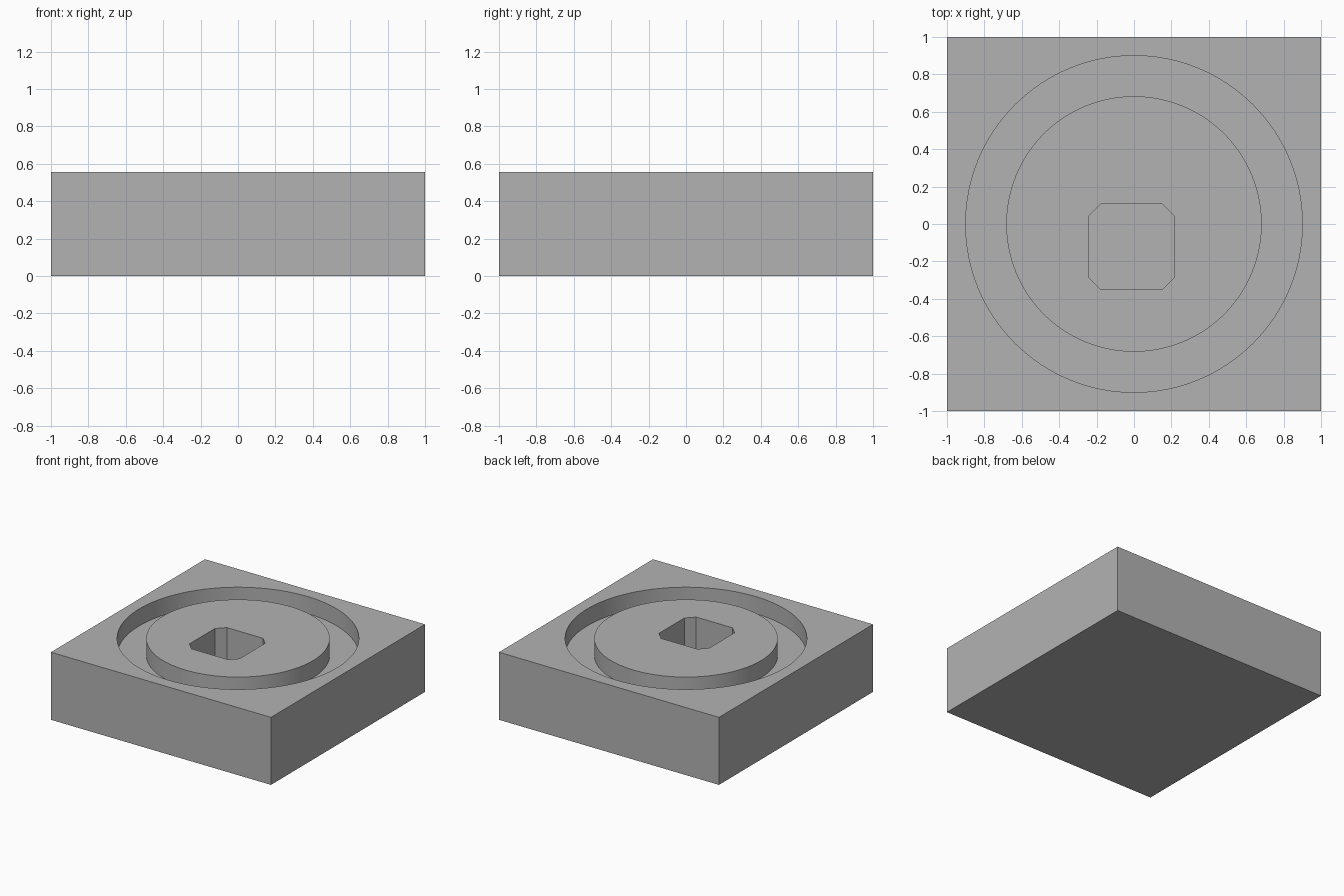
import bpy, bmesh, math
from mathutils import Vector

cube = bpy.data.objects.get("Cube")
if cube:
    bpy.data.objects.remove(cube, do_unlink=True)

HEIGHT = 0.555
GROOVE_DEPTH = 0.14
POCKET_DEPTH = 0.42
OVERCUT = 0.1

grey = bpy.data.materials.new("mid grey")
grey.use_nodes = True
grey.diffuse_color = (0.45, 0.45, 0.45, 1)
grey.node_tree.nodes["Principled BSDF"].inputs["Base Color"].default_value = grey.diffuse_color


def finish(name, bm):
    """Turn a bmesh into a linked grey object."""
    bmesh.ops.recalc_face_normals(bm, faces=bm.faces)
    mesh = bpy.data.meshes.new(name)
    bm.to_mesh(mesh)
    bm.free()
    mesh.materials.append(grey)
    obj = bpy.data.objects.new(name, mesh)
    bpy.context.collection.objects.link(obj)
    return obj


def prism(name, outline, z0, z1):
    """Extrude a flat outline from z0 to z1."""
    bm = bmesh.new()
    face = bm.faces.new([bm.verts.new((x, y, z0)) for x, y in outline])
    new = bmesh.ops.extrude_face_region(bm, geom=[face])["geom"]
    verts = [v for v in new if isinstance(v, bmesh.types.BMVert)]
    bmesh.ops.translate(bm, verts=verts, vec=Vector((0, 0, z1 - z0)))
    return finish(name, bm)


def ring(name, inner, outer, z0, z1, steps=128):
    """Spin a rectangular profile into a closed ring."""
    bm = bmesh.new()
    corners = [(inner, z0), (outer, z0), (outer, z1), (inner, z1)]
    verts = [bm.verts.new((r, 0, z)) for r, z in corners]
    edges = [bm.edges.new((verts[i], verts[i - 1])) for i in range(len(verts))]
    bmesh.ops.spin(bm, geom=verts + edges, cent=(0, 0, 0), axis=(0, 0, 1),
                   angle=math.tau, steps=steps)
    bmesh.ops.remove_doubles(bm, verts=bm.verts, dist=0.0001)
    return finish(name, bm)


def chamfered_rect(x0, x1, y0, y1, c):
    return [(x0 + c, y0), (x1 - c, y0), (x1, y0 + c), (x1, y1 - c),
            (x1 - c, y1), (x0 + c, y1), (x0, y1 - c), (x0, y0 + c)]


# Square block
block = prism("block", [(-1, -1), (1, -1), (1, 1), (-1, 1)], 0, HEIGHT)

# Circular groove and off-centre chamfered pocket
cutters = [
    ring("groove_cutter", 0.683, 0.9, HEIGHT - GROOVE_DEPTH, HEIGHT + OVERCUT),
    prism("pocket_cutter", chamfered_rect(-0.24, 0.215, -0.35, 0.107, 0.063),
          HEIGHT - POCKET_DEPTH, HEIGHT + OVERCUT),
]

bpy.ops.object.select_all(action='DESELECT')
bpy.context.view_layer.objects.active = block
block.select_set(True)
for cutter in cutters:
    cutter.hide_render = True
    cut = block.modifiers.new(cutter.name, 'BOOLEAN')
    cut.operation = 'DIFFERENCE'
    cut.solver = 'EXACT'
    cut.object = cutter
    bpy.ops.object.modifier_apply(modifier=cut.name)
    bpy.data.objects.remove(cutter, do_unlink=True)

bpy.ops.object.shade_smooth_by_angle(angle=math.radians(30))
